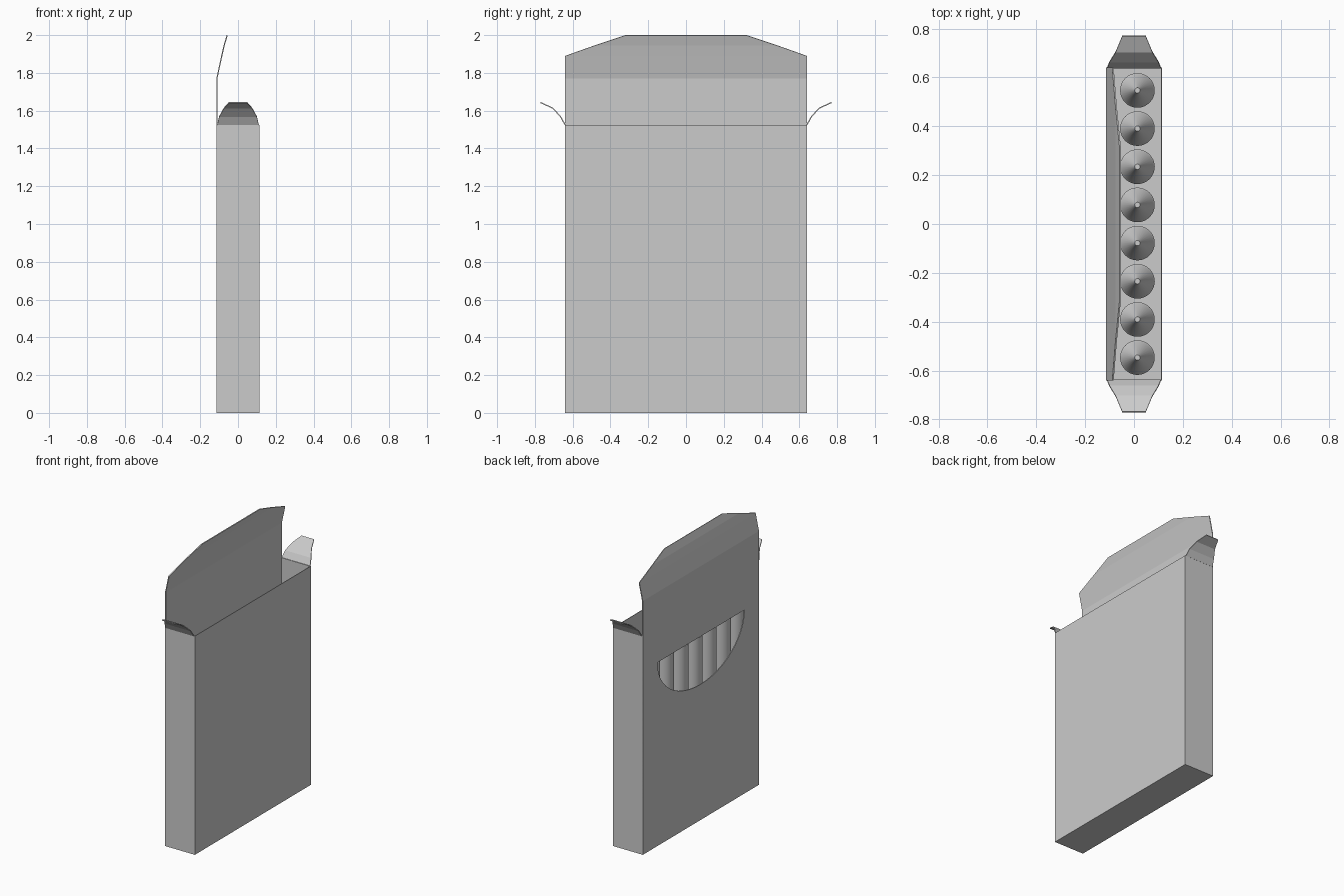
import bpy, bmesh
from math import sin, cos, pi, radians

if "Cube" in bpy.data.objects:
    bpy.data.objects.remove(bpy.data.objects["Cube"])

W, D, H = 0.115, 0.64, 1.525      # half thickness, half width, carton height
CARD = 0.006


def mesh_object(name, verts, faces, thickness=0, offset=-1):
    me = bpy.data.meshes.new(name)
    me.from_pydata(verts, [], faces)
    bm = bmesh.new()
    bm.from_mesh(me)
    bmesh.ops.remove_doubles(bm, verts=bm.verts, dist=1e-5)
    bm.to_mesh(me)
    bm.free()
    ob = bpy.data.objects.new(name, me)
    bpy.context.collection.objects.link(ob)
    if thickness:
        mod = ob.modifiers.new("card", 'SOLIDIFY')
        mod.thickness = thickness
        mod.offset = offset
    return ob


def from_polys(name, polys, thickness=0, offset=-1):
    verts, faces = [], []
    for poly in polys:
        faces.append(range(len(verts), len(verts) + len(poly)))
        verts += poly
    return mesh_object(name, verts, [list(f) for f in faces], thickness, offset)


# open carton with a half-oval window in the -x panel
WY, WZ, DEPTH = 0.48, 1.28, 0.335
arc = [(-W, WY * cos(pi * i / 24), WZ - DEPTH * sin(pi * i / 24)) for i in range(25)]
lower = [(-W, -D, WZ), (-W, -D, 0), (-W, D, 0), (-W, D, WZ)] + arc
upper = [(-W, -D, WZ), arc[-1], arc[0], (-W, D, WZ), (-W, D, H), (-W, -D, H)]
from_polys("carton", [
    lower[::-1],
    upper[::-1],
    [(W, -D, 0), (W, D, 0), (W, D, H), (W, -D, H)],
    [(-W, -D, 0), (W, -D, 0), (W, -D, H), (-W, -D, H)],
    [(W, D, 0), (-W, D, 0), (-W, D, H), (W, D, H)],
    [(-W, -D, 0), (-W, D, 0), (W, D, 0), (W, -D, 0)],
], CARD)

# lid panel: rows of (x, z, half width), leaning inward towards the top
rows = [(-W, H, D), (-W, 1.77, D), (-0.089, 1.89, D), (-0.076, 1.947, 0.48), (-0.06, 2.0, 0.32)]
from_polys("lid_flap", [
    [(x0, -w0, z0), (x1, -w1, z1), (x1, w1, z1), (x0, w0, z0)]
    for (x0, z0, w0), (x1, z1, w1) in zip(rows, rows[1:])
], CARD)

# curled dust flaps at both ends: rows of (y, z, half width)
curl = [(D, H, 0.11), (0.664, 1.568, 0.1), (0.705, 1.613, 0.075), (0.77, 1.643, 0.048)]
for side, label in ((1, "back"), (-1, "front")):
    from_polys("dust_flap_" + label, [
        [(-w0, side * y0, z0), (w0, side * y0, z0), (w1, side * y1, z1), (-w1, side * y1, z1)]
        for (y0, z0, w0), (y1, z1, w1) in zip(curl, curl[1:])
    ], CARD, 0)

# crayons: lathed sleeve, rim and pointed tip
profile = [(0.071, 0.01), (0.071, 1.23), (0.064, 1.24), (0.011, 1.43)]
SEG = 32
verts = [(r * cos(2 * pi * i / SEG), r * sin(2 * pi * i / SEG), z)
         for r, z in profile for i in range(SEG)]
faces = [(k * SEG + i, k * SEG + (i + 1) % SEG, (k + 1) * SEG + (i + 1) % SEG, (k + 1) * SEG + i)
         for k in range(len(profile) - 1) for i in range(SEG)]
faces += [list(range(SEG))[::-1], list(range(3 * SEG, 4 * SEG))]
first = mesh_object("crayon_1", verts, faces)
bpy.ops.object.select_all(action='DESELECT')
first.select_set(True)
bpy.context.view_layer.objects.active = first
bpy.ops.object.shade_smooth_by_angle(angle=radians(25))
for i in range(8):
    ob = first if i == 0 else first.copy()
    if i:
        ob.name = f"crayon_{i + 1}"
        bpy.context.collection.objects.link(ob)
    ob.location = (0.014, -0.547 + i * 0.1563, 0)
